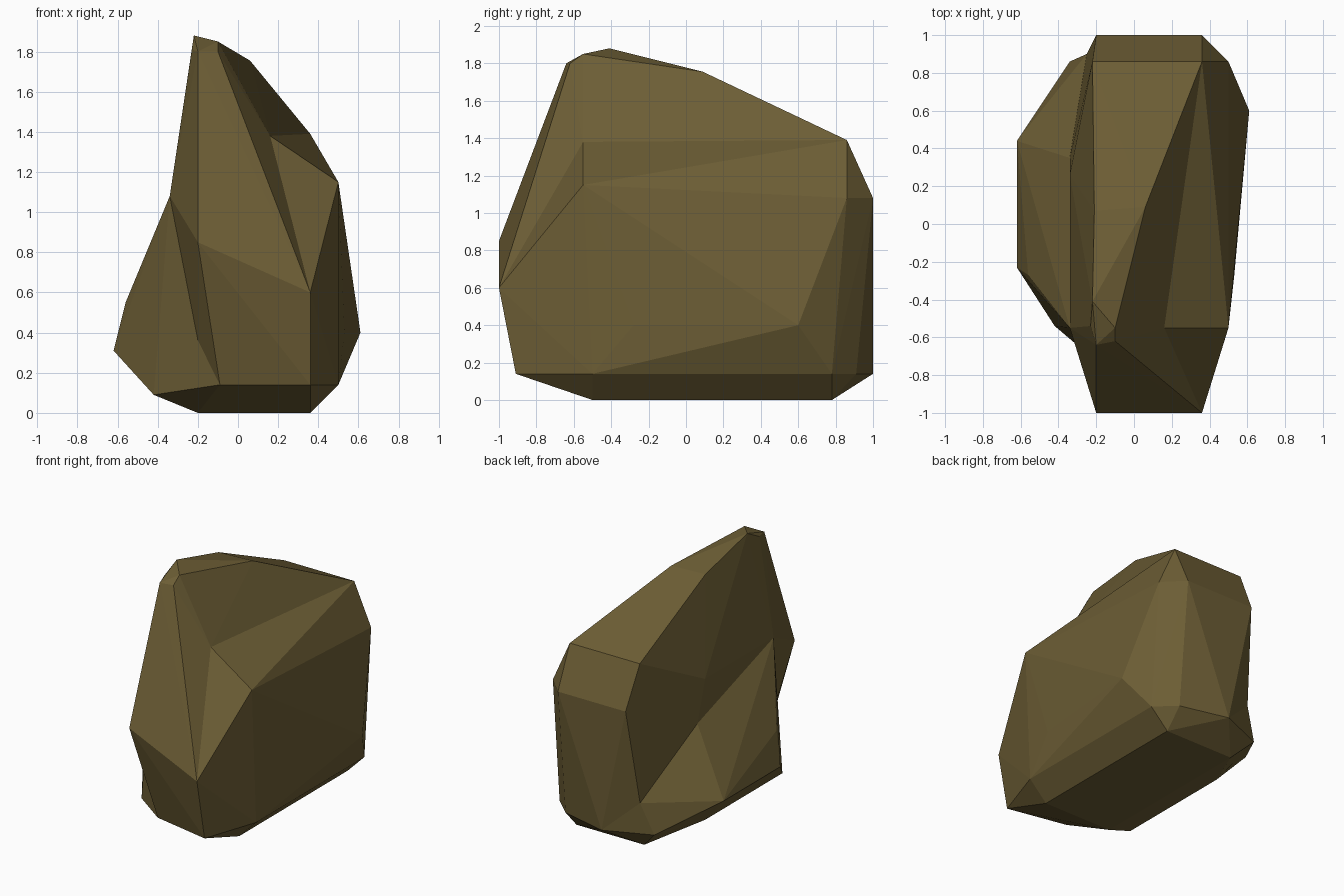
import bpy, bmesh

if "Cube" in bpy.data.objects:
    bpy.data.objects.remove(bpy.data.objects["Cube"])

# Colour of the stone
mat = bpy.data.materials.new("brown_stone")
mat.diffuse_color = (0.15, 0.11, 0.035, 1)
mat.use_nodes = True
mat.node_tree.nodes["Principled BSDF"].inputs["Base Color"].default_value = mat.diffuse_color


def chunk(name, points):
    """Faceted convex piece of stone wrapped around a few corner points."""
    bm = bmesh.new()
    for p in points:
        bm.verts.new(p)
    hull = bmesh.ops.convex_hull(bm, input=bm.verts[:])
    bm.verts.index_update()
    loose = [v for v in bm.verts if not v.link_faces]
    bmesh.ops.delete(bm, geom=loose, context='VERTS')
    bmesh.ops.recalc_face_normals(bm, faces=bm.faces[:])
    mesh = bpy.data.meshes.new(name)
    bm.to_mesh(mesh)
    bm.free()
    mesh.materials.append(mat)
    obj = bpy.data.objects.new(name, mesh)
    bpy.context.collection.objects.link(obj)
    return obj


# Flat underside and corners shared between neighbouring chunks
base = [(x, y, 0) for x in (-0.2, 0.36) for y in (-0.5, 0.78)]
nose = [(0.36, -1, 0.6), (0.36, -0.91, 0.14)]
shoulder = [(0.16, -0.55, 1.38), (0.36, 0.86, 1.39), (0.36, 1, 1.08)]
waist = [(-0.34, -0.55, 1.08), (-0.34, 0.35, 0.78), (-0.09, -0.82, 0.14),
         (-0.25, 0.9, 0.37), (0, 1, 0.14)]

# Tall central ridge
rock = chunk("rock", base + nose + shoulder + waist + [
    (-0.2, -1, 0.85), (-0.2, -0.64, 1.8), (-0.1, -0.62, 1.8),
    (-0.23, -0.54, 1.81), (-0.1, -0.55, 1.85), (-0.22, -0.41, 1.88),
    (0.06, 0.09, 1.755), (-0.21, 0.07, 1.755), (-0.22, 0.86, 1.39),
    (-0.2, 1, 1.08), (-0.34, 0.26, 1.08)])

# Right flank
flank = chunk("right_flank", base + nose + shoulder + [
    (0.5, -0.55, 1.15), (0.5, 0.86, 1.08), (0.53, -0.28, 0.4),
    (0.61, 0.6, 0.4), (0.5, -0.5, 0.14), (0.5, 0.78, 0.14),
    (0.36, 0.91, 0.14), (0, 1, 0.14)])

# Low bulge on the left
bulge = chunk("left_bulge", base + waist + [
    (-0.56, -0.27, 0.55), (-0.62, -0.23, 0.31), (-0.62, 0.44, 0.31),
    (-0.42, -0.54, 0.09), (-0.42, 0.37, 0.09), (-0.34, 0.86, 0.14)])

# Fuse the chunks into one stone
bpy.context.view_layer.objects.active = rock
for part in (flank, bulge):
    mod = rock.modifiers.new("fuse", 'BOOLEAN')
    mod.operation = 'UNION'
    mod.solver = 'EXACT'
    mod.object = part
    bpy.ops.object.modifier_apply(modifier=mod.name)
    bpy.data.objects.remove(part)
